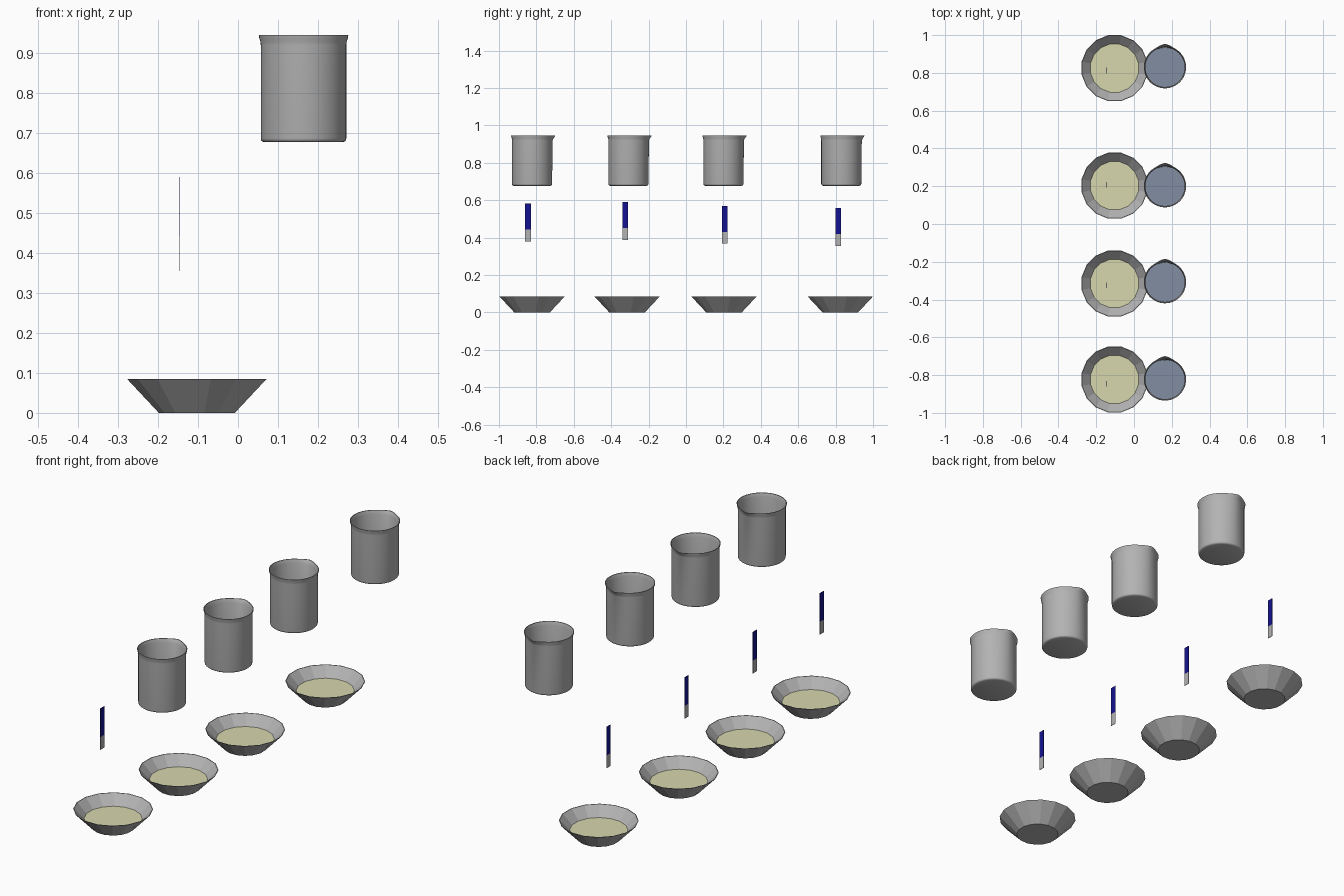
import bpy, bmesh, math

if "Cube" in bpy.data.objects:
    bpy.data.objects.remove(bpy.data.objects["Cube"])


def material(name, rgb):
    m = bpy.data.materials.new(name)
    m.diffuse_color = (*rgb, 1)
    m.use_nodes = True
    m.node_tree.nodes["Principled BSDF"].inputs["Base Color"].default_value = m.diffuse_color
    return m


GREY = material("grey", (0.45, 0.45, 0.45))
YELLOW = material("pale yellow", (0.68, 0.68, 0.42))
SLATE = material("slate blue", (0.22, 0.27, 0.36))
NAVY = material("navy", (0.006, 0.006, 0.28))


def finish(bm, name, mats, loc):
    me = bpy.data.meshes.new(name)
    bm.to_mesh(me)
    bm.free()
    for m in mats:
        me.materials.append(m)
    ob = bpy.data.objects.new(name, me)
    ob.location = loc
    bpy.context.collection.objects.link(ob)
    return ob


def lathe(profile, sides, offset=0.0):
    """Closed solid from (radius, z) points, outside bottom to inside bottom."""
    bm = bmesh.new()
    rings = []
    for r, z in profile:
        rings.append([bm.verts.new((r * math.cos(a), r * math.sin(a), z))
                      for a in (2 * math.pi * (i + offset) / sides for i in range(sides))])
    for lo, hi in zip(rings, rings[1:]):
        for i in range(sides):
            j = (i + 1) % sides
            bm.faces.new((lo[i], lo[j], hi[j], hi[i]))
    bm.faces.new(rings[0][::-1])
    bm.faces.new(rings[-1])
    return bm


def disc(name, radius, sides, offset, mat, loc):
    bm = bmesh.new()
    bm.faces.new([bm.verts.new((radius * math.cos(a), radius * math.sin(a), 0))
                  for a in (2 * math.pi * (i + offset) / sides for i in range(sides))])
    return finish(bm, name, [mat], loc)


def smooth(ob):
    bpy.ops.object.select_all(action='DESELECT')
    ob.select_set(True)
    bpy.context.view_layer.objects.active = ob
    bpy.ops.object.shade_smooth_by_angle(angle=math.radians(35))


def beaker(y):
    # Round-bottomed wall, flared rim, thin inner wall and floor
    bm = lathe([(0.098, 0), (0.103, 0.002), (0.106, 0.005), (0.107, 0.010),
                (0.107, 0.243), (0.108, 0.252), (0.111, 0.261), (0.112, 0.268),
                (0.109, 0.268), (0.107, 0.260), (0.104, 0.250), (0.104, 0.010),
                (0.098, 0.004)], 48)
    # Pouring spout pulled out at the back of the rim
    for v in bm.verts:
        lift = min(1, max(0, (v.co.z - 0.235) / 0.033))
        r = math.hypot(v.co.x, v.co.y)
        away = abs(math.atan2(v.co.y, v.co.x) - math.pi / 2)
        k = 1 + 0.012 * lift * max(0, 1 - away / 0.45) / r
        v.co.x *= k
        v.co.y *= k
    smooth(finish(bm, "beaker", [GREY], (0.164, y, 0.677)))
    disc("beaker_liquid", 0.104, 48, 0, SLATE, (0.164, y, 0.74))


def bowl(y):
    finish(lathe([(0.097, 0), (0.178, 0.085), (0.175, 0.085), (0.095, 0.003)], 16, 0.5),
           "bowl", [GREY], (-0.103, y, 0))
    disc("bowl_liquid", 0.130, 16, 0.5, YELLOW, (-0.103, y, 0.039))


def strip(y, top):
    # Thin test strip: navy upper part, grey dipping end
    for name, z0, z1, mat in (("strip_handle", top - 0.14, top, NAVY),
                              ("strip_tip", top - 0.203, top - 0.14, GREY)):
        bm = bmesh.new()
        bmesh.ops.create_cube(bm, size=1)
        bmesh.ops.scale(bm, vec=(0.002, 0.03, z1 - z0), verts=bm.verts)
        finish(bm, name, [mat], (-0.147, y, (z0 + z1) / 2))


# Four test stations in a row
for beaker_y, bowl_y, strip_y, strip_top in (
        (-0.823, -0.823, -0.845, 0.582), (-0.308, -0.315, -0.325, 0.59),
        (0.20, 0.203, 0.207, 0.57), (0.83, 0.825, 0.813, 0.558)):
    beaker(beaker_y)
    bowl(bowl_y)
    strip(strip_y, strip_top)
